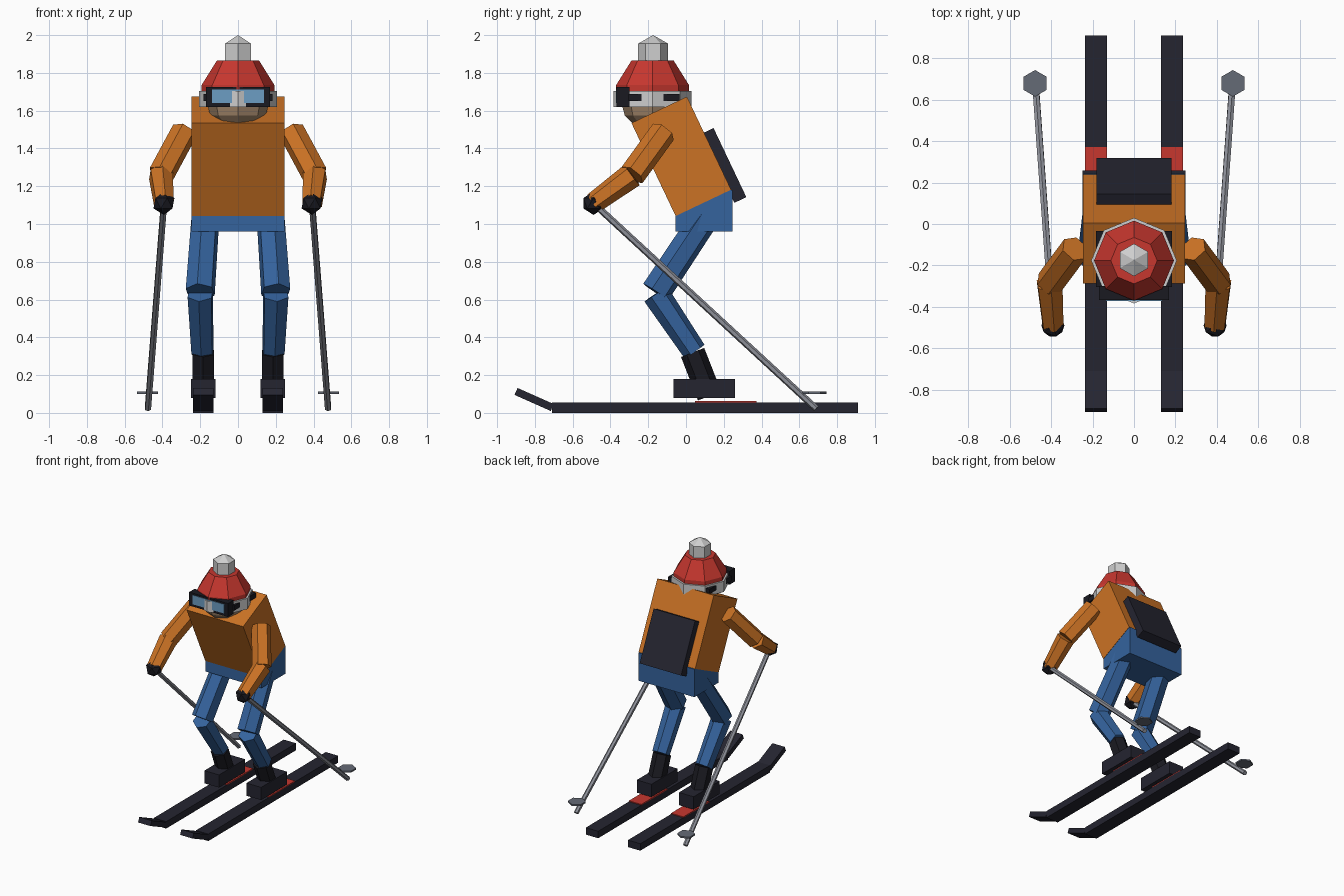
import bpy, bmesh, math
from mathutils import Vector, Matrix

if "Cube" in bpy.data.objects:
    bpy.data.objects.remove(bpy.data.objects["Cube"], do_unlink=True)


def material(name, rgb):
    m = bpy.data.materials.new(name)
    m.use_nodes = True
    m.diffuse_color = (*rgb, 1)
    bsdf = m.node_tree.nodes["Principled BSDF"]
    bsdf.inputs["Base Color"].default_value = (*rgb, 1)
    bsdf.inputs["Roughness"].default_value = 0.8
    return m


ORANGE = material("jacket_orange", (0.6, 0.17, 0.018))
BLUE = material("trouser_blue", (0.035, 0.125, 0.34))
RED = material("hat_red", (0.57, 0.038, 0.028))
NAVY = material("dark_navy", (0.018, 0.018, 0.03))
BLACK = material("soft_black", (0.01, 0.01, 0.015))
WHITE = material("wool_white", (0.62, 0.62, 0.62))
STEEL = material("pole_grey", (0.27, 0.28, 0.32))
SLATE = material("basket_grey", (0.13, 0.145, 0.18))
SKIN = material("skin_tan", (0.38, 0.25, 0.15))
LENS = material("lens_blue", (0.15, 0.34, 0.55))


def finish(name, bm, mat):
    bmesh.ops.recalc_face_normals(bm, faces=bm.faces)
    mesh = bpy.data.meshes.new(name)
    bm.to_mesh(mesh)
    bm.free()
    mesh.materials.append(mat)
    ob = bpy.data.objects.new(name, mesh)
    bpy.context.collection.objects.link(ob)
    return ob


def box(name, mat, center, size, tilt=0.0):
    """Box turned about the x axis by tilt radians."""
    bm = bmesh.new()
    bmesh.ops.create_cube(bm, size=1)
    turn = Matrix.Translation(center) @ Matrix.Rotation(tilt, 4, 'X')
    bm.transform(turn @ Matrix.Diagonal((*size, 1)))
    return finish(name, bm, mat)


def limb(name, mat, a, b, r1, r2, sides=6):
    """Tapered prism from point a to point b."""
    a, b = Vector(a), Vector(b)
    d = b - a
    bm = bmesh.new()
    bmesh.ops.create_cone(bm, cap_ends=True, segments=sides,
                          radius1=r1, radius2=r2, depth=d.length)
    turn = Vector((0, 0, 1)).rotation_difference(d).to_matrix().to_4x4()
    bm.transform(Matrix.Translation((a + b) / 2) @ turn)
    return finish(name, bm, mat)


def lathe(name, mat, y, profile, sides):
    """Closed solid from (radius, height) pairs, with a corner facing front."""
    bm = bmesh.new()
    rings = []
    for r, z in profile:
        angles = [math.tau * i / sides - math.pi / 2 for i in range(sides)]
        rings.append([bm.verts.new((r * math.cos(t), y + r * math.sin(t), z))
                      for t in angles])
    for low, high in zip(rings, rings[1:]):
        for i in range(sides):
            j = (i + 1) % sides
            bm.faces.new((low[i], low[j], high[j], high[i]))
    bm.faces.new(rings[0])
    bm.faces.new(rings[-1])
    bmesh.ops.remove_doubles(bm, verts=bm.verts, dist=0.0005)
    return finish(name, bm, mat)


# Body
LEAN = math.radians(25.4)
box("torso", ORANGE, (0, -0.025, 1.358), (0.494, 0.325, 0.545), LEAN)
box("backpack", NAVY, (0, 0.201, 1.31), (0.362, 0.07, 0.405), LEAN)
box("pelvis", BLUE, (0, 0.095, 1.07), (0.49, 0.30, 0.22))

# Head and hat
HEAD_Y = -0.177
bm = bmesh.new()
bmesh.ops.create_uvsphere(bm, u_segments=8, v_segments=6, radius=0.17)
bm.transform(Matrix.Translation((0, HEAD_Y, 1.66)))
finish("head", bm, SKIN)
lathe("hat_band", WHITE, HEAD_Y, [(0.207, 1.62), (0.207, 1.705)], 8)
lathe("hat", RED, HEAD_Y, [(0.193, 1.70), (0.193, 1.735), (0.112, 1.865)], 8)
lathe("pompom", WHITE, HEAD_Y + 0.003,
      [(0.079, 1.85), (0.079, 1.955), (0.0001, 2.0)], 6)

# Goggles
box("goggle_frame", BLACK, (0, -0.333, 1.673), (0.34, 0.068, 0.106))
box("goggle_lens", LENS, (0, -0.367, 1.676), (0.275, 0.008, 0.072))
box("goggle_strap", BLACK, (0, -0.17, 1.67), (0.366, 0.27, 0.038))

for side, s in (("left", 1), ("right", -1)):
    # Leg and boot
    hip = (s * 0.172, 0.105, 1.04)
    knee = (s * 0.2, -0.16, 0.64)
    limb(side + "_thigh", BLUE, hip, knee, 0.077, 0.081)
    limb(side + "_shin", BLUE, (s * 0.2, -0.16, 0.63), (s * 0.188, 0.045, 0.325),
         0.073, 0.064)
    limb(side + "_boot_cuff", BLACK, (s * 0.184, 0.035, 0.32),
         (s * 0.184, 0.125, 0.09), 0.066, 0.066)
    box(side + "_boot", NAVY, (s * 0.184, 0.097, 0.13), (0.128, 0.325, 0.1))

    # Ski with upturned tip and binding plate
    box(side + "_ski", NAVY, (s * 0.184, 0.1, 0.0275), (0.108, 1.62, 0.055))
    box(side + "_ski_tip", NAVY, (s * 0.184, -0.804, 0.071),
        (0.108, 0.21, 0.04), math.radians(-24))
    box(side + "_binding", RED, (s * 0.184, 0.21, 0.0575), (0.108, 0.325, 0.009))

    # Arm and glove
    elbow = (s * 0.408, -0.285, 1.26)
    hand = Vector((s * 0.392, -0.49, 1.11))
    limb(side + "_upper_arm", ORANGE, (s * 0.285, -0.12, 1.488), elbow, 0.07, 0.07)
    limb(side + "_forearm", ORANGE, elbow, hand, 0.068, 0.056)
    bm = bmesh.new()
    bmesh.ops.create_icosphere(bm, subdivisions=1, radius=0.062)
    bm.transform(Matrix.Translation(hand))
    finish(side + "_glove", bm, BLACK)

    # Pole and basket
    limb(side + "_pole", STEEL, hand, (s * 0.477, 0.69, 0.022), 0.018, 0.018)
    basket = lathe(side + "_basket", SLATE, 0.68, [(0.064, 0.1), (0.064, 0.112)], 6)
    basket.location.x = s * 0.478
